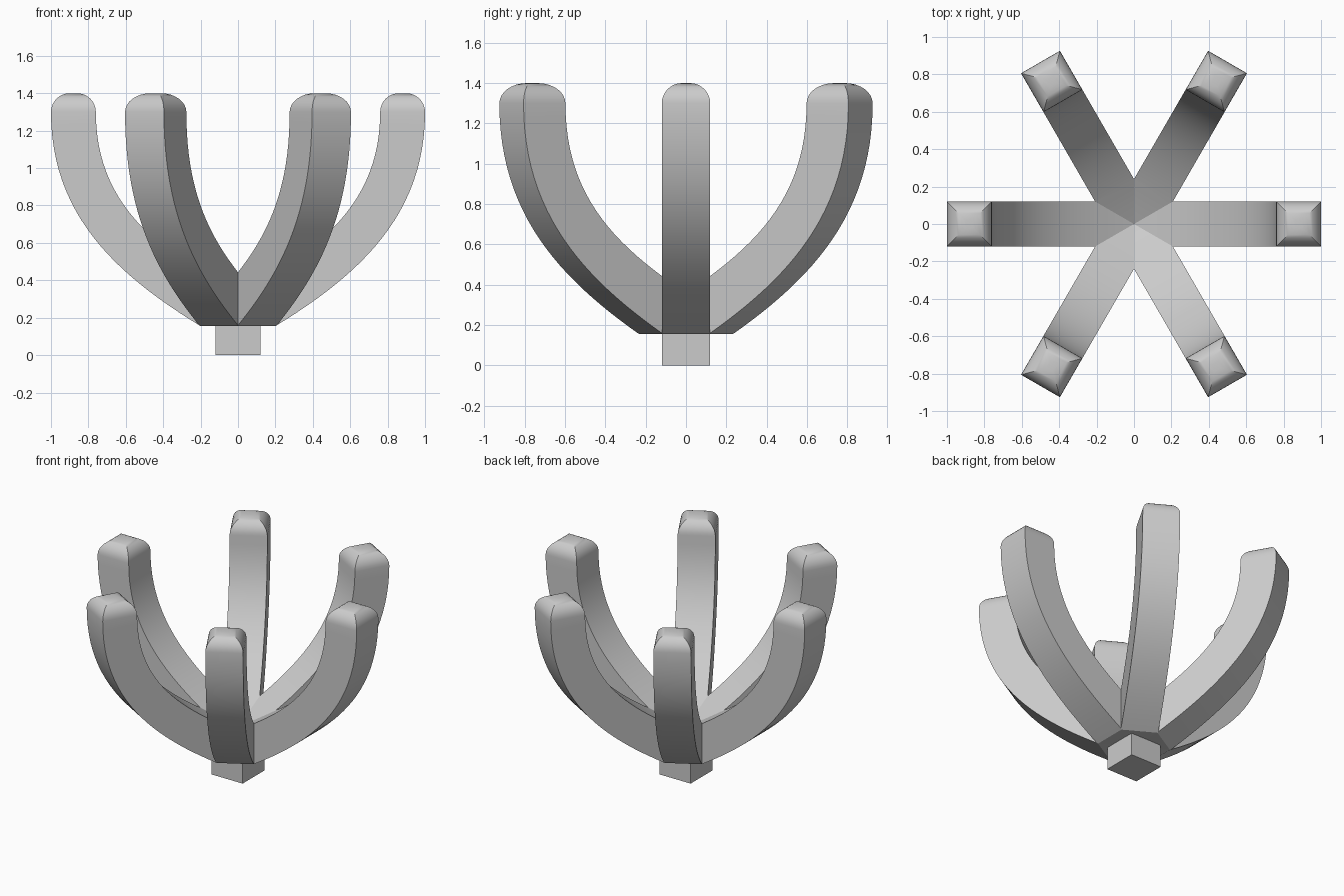
import bpy, bmesh, math
from mathutils import Vector, Matrix

if "Cube" in bpy.data.objects:
    bpy.data.objects.remove(bpy.data.objects["Cube"])

HALF = 0.12       # half width of an arm
STEPS = 24
ROUND = 0.10      # radius of the rounded tip


def bezier(p, t):
    s = 1 - t
    k = (s**3, 3*s*s*t, 3*s*t*t, t**3)
    return tuple(sum(k[i] * p[i][j] for i in range(4)) for j in range(2))


OUTER = [(0.20, 0.155), (0.65, 0.43), (1.0, 0.75), (1.0, 1.30)]
INNER = [(0.0, 0.32), (0.45, 0.57), (0.76, 0.82), (0.76, 1.30)]


def make_arm(name, angle):
    # square cross-sections: (outer point, inner point, half width)
    rings = [((0.0, 0.16), (0.0, 0.32), HALF)]
    for i in range(STEPS + 1):
        t = i / STEPS
        rings.append((bezier(OUTER, t), bezier(INNER, t), HALF))
    # rounded tip with mitred corners
    for i in range(1, 9):
        a = math.pi / 2 * i / 8
        inset, z = ROUND * (1 - math.cos(a)), 1.30 + ROUND * math.sin(a)
        rings.append(((1.0 - inset, z), (0.76 + inset, z), HALF - inset))

    bm = bmesh.new()
    loops = []
    for (ro, zo), (ri, zi), w in rings:
        pts = [(ro, -w, zo), (ro, w, zo), (ri, w, zi), (ri, -w, zi)]
        loops.append([bm.verts.new(p) for p in pts])
    for a, b in zip(loops, loops[1:]):
        for k in range(4):
            n = (k + 1) % 4
            bm.faces.new((a[k], a[n], b[n], b[k]))
    bm.faces.new(loops[-1])
    bmesh.ops.remove_doubles(bm, verts=bm.verts, dist=1e-5)

    # trim the root to its sixth of the hub so neighbours meet cleanly
    for side in (1, -1):
        d = math.radians(120) * side
        bmesh.ops.bisect_plane(
            bm, geom=bm.verts[:] + bm.edges[:] + bm.faces[:], dist=1e-6,
            plane_co=(0, 0, 0), plane_no=Vector((math.cos(d), math.sin(d), 0)),
            clear_outer=True)
    bmesh.ops.recalc_face_normals(bm, faces=bm.faces)
    top = max(bm.faces, key=lambda f: f.calc_center_median().z)
    if top.normal.z < 0:
        bmesh.ops.reverse_faces(bm, faces=bm.faces)
    bm.transform(Matrix.Rotation(angle, 4, 'Z'))

    me = bpy.data.meshes.new(name)
    bm.to_mesh(me)
    bm.free()
    ob = bpy.data.objects.new(name, me)
    bpy.context.collection.objects.link(ob)
    bpy.ops.object.select_all(action='DESELECT')
    ob.select_set(True)
    bpy.context.view_layer.objects.active = ob
    bpy.ops.object.shade_smooth_by_angle(angle=math.radians(25))


# square stem under the hub
bpy.ops.mesh.primitive_cube_add(size=1, location=(0, 0, 0.08))
stem = bpy.context.object
stem.name = "stem"
stem.scale = (0.24, 0.24, 0.16)

# six curved arms
for i in range(6):
    make_arm(f"arm_{i + 1}", math.radians(60 * i))
